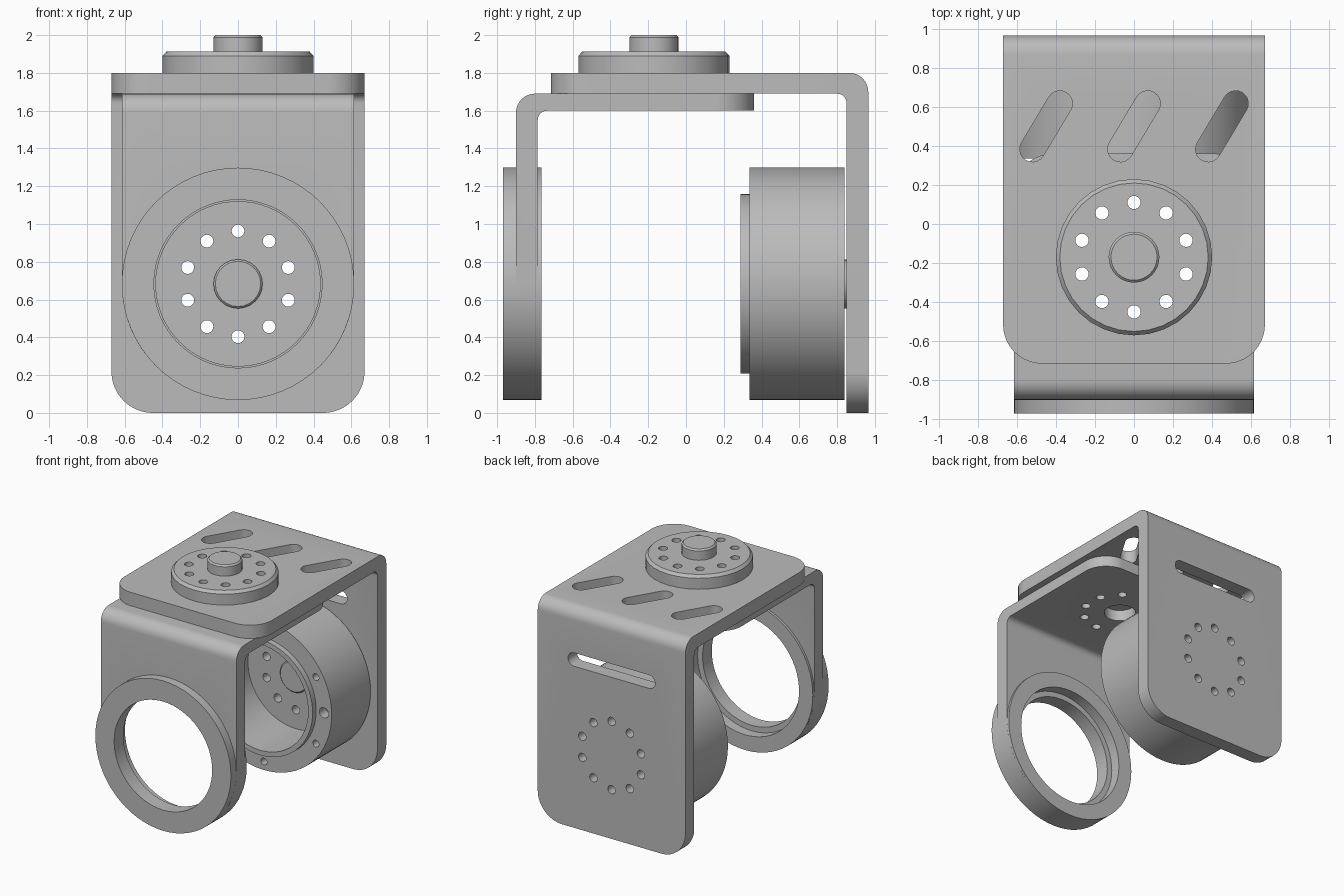
import bpy, bmesh
from math import sin, cos, pi, radians, atan2, hypot

cube = bpy.data.objects.get("Cube")
if cube:
    bpy.data.objects.remove(cube, do_unlink=True)

GREY = (0.5, 0.5, 0.5, 1)
metal = bpy.data.materials.new("grey metal")
metal.use_nodes = True
metal.diffuse_color = GREY
metal.node_tree.nodes["Principled BSDF"].inputs["Base Color"].default_value = GREY

MOTOR_Z = 0.683    # height of the horizontal axis
ROTOR_Y = -0.17    # depth of the vertical axis
BOLT_R = 0.28      # bolt circle radius


def finish(name, bm):
    bmesh.ops.recalc_face_normals(bm, faces=bm.faces)
    mesh = bpy.data.meshes.new(name)
    bm.to_mesh(mesh)
    bm.free()
    mesh.materials.append(metal)
    obj = bpy.data.objects.new(name, mesh)
    bpy.context.collection.objects.link(obj)
    return obj


def activate(obj):
    bpy.ops.object.select_all(action='DESELECT')
    obj.select_set(True)
    bpy.context.view_layer.objects.active = obj


def smooth(obj):
    activate(obj)
    bpy.ops.object.shade_smooth_by_angle(angle=radians(30))


def cut(obj, bm):
    """Subtract the cutter mesh, then discard it."""
    cutter = finish("cutter", bm)
    cutter.hide_render = True
    mod = obj.modifiers.new("holes", 'BOOLEAN')
    mod.object = cutter
    mod.operation = 'DIFFERENCE'
    mod.solver = 'EXACT'
    activate(obj)
    bpy.ops.object.modifier_apply(modifier=mod.name)
    bpy.data.objects.remove(cutter, do_unlink=True)


def place(axis, u, v, h):
    """Map plane coordinates (u, v) and height h along the axis to space."""
    return (u, v, h) if axis == 'z' else (u, h, v)


def add_pin(bm, axis, u, v, r, h0, h1, du=0, dv=0, n=10):
    """Round prism, stretched to a slot by the half-length vector (du, dv)."""
    base = atan2(dv, du)
    slot = hypot(du, dv) > 0
    outline = []
    for s in (1, -1):
        for i in range(n + slot):
            a = base - s * pi / 2 + pi * i / n
            outline.append((u + s * du + r * cos(a), v + s * dv + r * sin(a)))
    rings = [[bm.verts.new(place(axis, a, b, h)) for a, b in outline] for h in (h0, h1)]
    for ring in rings:
        bm.faces.new(ring)
    for i in range(len(outline)):
        bm.faces.new((rings[0][i - 1], rings[0][i], rings[1][i], rings[1][i - 1]))


def add_bolt_circle(bm, axis, v, h0, h1):
    for i in range(10):
        a = pi / 2 + i * pi / 5
        add_pin(bm, axis, BOLT_R * cos(a), v + BOLT_R * sin(a), 0.034, h0, h1)


def lathe(name, profile, axis, v, n, closed=True):
    """Revolve (radius, height) points about an axis through (0, v)."""
    bm = bmesh.new()
    rings = [[bm.verts.new(place(axis, r * cos(2 * pi * i / n), v + r * sin(2 * pi * i / n), h))
              for i in range(n)] for r, h in profile]
    for k in range(0 if closed else 1, len(rings)):
        for i in range(n):
            bm.faces.new((rings[k - 1][i - 1], rings[k - 1][i], rings[k][i], rings[k][i - 1]))
    if not closed:
        bm.faces.new(rings[0])
        bm.faces.new(rings[-1])
    return finish(name, bm)


def round_corners(bm, axis, value, radius):
    """Round the two short corner edges at the end of a plate."""
    edges = [e for e in bm.edges
             if all(abs(v.co[axis] - value) < 1e-4 for v in e.verts)
             and abs(e.verts[0].co.x - e.verts[1].co.x) < 1e-4]
    bmesh.ops.bevel(bm, geom=edges, offset=radius, segments=16, profile=0.5,
                    affect='EDGES', clamp_overlap=False)


def bracket(name, half, y_end, y_out, y_in, z_top, z_under, z_low, r_end, r_low):
    """Bent sheet: a flat top plate turning down into an upright plate."""
    s = 1 if y_out > y_end else -1
    arc = [i * pi / 16 for i in range(9)]
    ro, ri = 0.1, 0.05
    pts = [(y_end, z_top)]
    pts += [(y_out - s * ro * (1 - sin(a)), z_top - ro * (1 - cos(a))) for a in arc]
    pts += [(y_out, z_low), (y_in, z_low)]
    pts += [(y_in - s * ri * (1 - sin(a)), z_under - ri * (1 - cos(a))) for a in reversed(arc)]
    pts.append((y_end, z_under))
    bm = bmesh.new()
    face = bm.faces.new([bm.verts.new((-half, y, z)) for y, z in pts])
    ext = bmesh.ops.extrude_face_region(bm, geom=[face])["geom"]
    bmesh.ops.translate(bm, vec=(2 * half, 0, 0),
                        verts=[g for g in ext if isinstance(g, bmesh.types.BMVert)])
    round_corners(bm, 1, y_end, r_end)
    round_corners(bm, 2, z_low, r_low)
    return finish(name, bm)


# Upper bracket: slots in the top and back, bolt circles on both plates
upper = bracket("upper_bracket", 0.67, -0.715, 0.965, 0.85, 1.8, 1.69, 0, 0.2, 0.22)
bm = bmesh.new()
for x in (-0.45, 0, 0.45):
    add_pin(bm, 'z', x, 0.5, 0.065, 1.65, 1.85, 0.07, 0.117)
add_pin(bm, 'y', 0, 1.38, 0.055, 0.8, 1.05, 0.34, 0)
add_bolt_circle(bm, 'z', ROTOR_Y, 1.65, 1.85)
add_bolt_circle(bm, 'y', MOTOR_Z, 0.8, 1.05)
cut(upper, bm)
smooth(upper)

# Lower bracket: round-ended front plate with a large opening
lower = bracket("lower_bracket", 0.615, 0.36, -0.9, -0.785, 1.69, 1.6,
                MOTOR_Z - 0.612, 0.2, 0.61)
bm = bmesh.new()
add_pin(bm, 'y', 0, MOTOR_Z, 0.52, -1, -0.7, n=32)
add_pin(bm, 'z', 0, ROTOR_Y, 0.12, 1.55, 1.75, n=16)
add_bolt_circle(bm, 'z', ROTOR_Y, 1.55, 1.75)
cut(lower, bm)
smooth(lower)

# Front ring with a wider seat at the rear
ring = lathe("front_ring", [(0.445, -0.97), (0.615, -0.97), (0.615, -0.765), (0.49, -0.765),
                            (0.49, -0.85), (0.445, -0.85)], 'y', MOTOR_Z, 64)
smooth(ring)

# Motor housing: open cup with a raised lip, floor holes and screw holes
motor = lathe("motor_housing", [(0.11, 0.75), (0.435, 0.75), (0.435, 0.288), (0.475, 0.288),
                                (0.475, 0.335), (0.615, 0.335), (0.615, 0.84), (0.11, 0.84)],
              'y', MOTOR_Z, 64)
bm = bmesh.new()
add_bolt_circle(bm, 'y', MOTOR_Z, 0.7, 0.9)
for deg in range(0, 360, 30):
    if deg % 180 in (0, 30, 90, 150):
        a = radians(deg)
        size = 0.042 if deg % 180 == 0 else 0.028
        add_pin(bm, 'y', 0.545 * cos(a), MOTOR_Z + 0.545 * sin(a), size, 0.3, 0.42)
cut(motor, bm)
smooth(motor)

# Hub in the motor floor, touching the back plate
hub = lathe("motor_hub", [(0.12, 0.72), (0.13, 0.73), (0.13, 0.852)], 'y', MOTOR_Z, 24, False)
smooth(hub)

# Rotor disc with its central boss on top
rotor = lathe("top_rotor", [(0.4, 1.798), (0.4, 1.89), (0.38, 1.912), (0.13, 1.912),
                            (0.13, 1.988), (0.118, 2.0)], 'z', ROTOR_Y, 32, False)
bm = bmesh.new()
add_bolt_circle(bm, 'z', ROTOR_Y, 1.75, 1.95)
cut(rotor, bm)
smooth(rotor)
